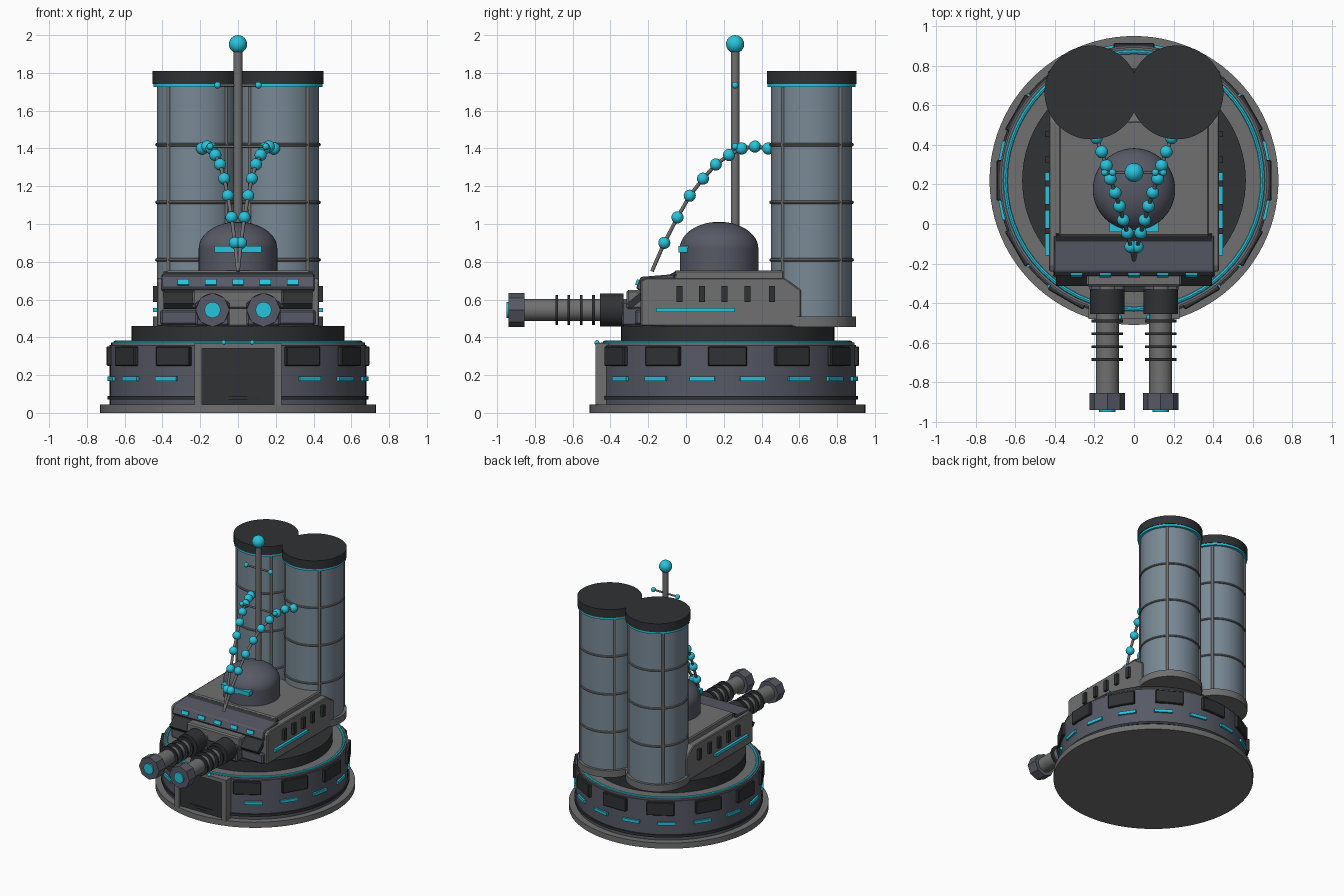
import bpy
from math import radians, sin, cos, pi
from mathutils import Vector

if "Cube" in bpy.data.objects:
    bpy.data.objects.remove(bpy.data.objects["Cube"])


def mat(name, rgb):
    m = bpy.data.materials.new(name)
    m.diffuse_color = (*rgb, 1)
    m.use_nodes = True
    m.node_tree.nodes["Principled BSDF"].inputs["Base Color"].default_value = m.diffuse_color
    return m


GREY = mat("grey", (0.16, 0.16, 0.16))
BLUE = mat("steel_blue", (0.095, 0.1, 0.13))
DARK = mat("charcoal", (0.03, 0.032, 0.034))
CYAN = mat("cyan_glow", (0.02, 0.55, 0.72))
TANK = mat("tank_shell", (0.19, 0.25, 0.3))


def finish(name, m, smooth=True):
    o = bpy.context.object
    o.name = name
    o.data.materials.append(m)
    if smooth:
        bpy.ops.object.shade_smooth_by_angle(angle=radians(35))
    return o


def box(name, c, size, m, rot=(0, 0, 0), bevel=0):
    bpy.ops.mesh.primitive_cube_add(size=1, location=c, rotation=rot)
    o = finish(name, m, False)
    o.scale = size
    if bevel:
        bpy.ops.object.transform_apply(location=False, rotation=False)
        o.modifiers.new("bevel", "BEVEL").width = bevel
    return o


def rod(name, a, b, r, m, n=32):
    a, b = Vector(a), Vector(b)
    bpy.ops.mesh.primitive_cylinder_add(
        vertices=n, radius=r, depth=(b - a).length, location=(a + b) / 2,
        rotation=(b - a).to_track_quat('Z', 'Y').to_euler())
    return finish(name, m)


def drum(name, x, y, z0, z1, r, m, n=64):
    return rod(name, (x, y, z0), (x, y, z1), r, m, n)


def ring(name, c, R, r, m, rot=(0, 0, 0)):
    bpy.ops.mesh.primitive_torus_add(location=c, rotation=rot, major_radius=R, minor_radius=r,
                                     major_segments=56, minor_segments=8)
    return finish(name, m)


def ball(name, c, r, m=CYAN):
    bpy.ops.mesh.primitive_uv_sphere_add(segments=20, ring_count=12, radius=r, location=c)
    return finish(name, m)


def prism(name, yz, hw, m):
    # side profile (y, z) extruded across x
    n = len(yz)
    verts = [(s * hw, y, z) for s in (-1, 1) for y, z in yz]
    faces = [tuple(range(n)), tuple(range(2 * n - 1, n - 1, -1))]
    faces += [(i, i + n, (i + 1) % n + n, (i + 1) % n) for i in range(n)]
    me = bpy.data.meshes.new(name)
    me.from_pydata(verts, [], faces)
    me.materials.append(m)
    o = bpy.data.objects.new(name, me)
    bpy.context.collection.objects.link(o)
    bv = o.modifiers.new("bevel", "BEVEL")
    bv.width = 0.006
    return o


# round base
CY = 0.22
drum("base_plate", 0, CY, 0, 0.045, 0.73, GREY, 96)
drum("base_wall", 0, CY, 0.045, 0.36, 0.68, BLUE, 96)
drum("base_roof", 0, CY, 0.36, 0.372, 0.672, GREY, 96)
drum("base_dark_band", 0, CY, 0.07, 0.09, 0.69, DARK, 96)
ring("base_light_ring", (0, CY, 0.37), 0.65, 0.012, CYAN)
drum("turret_ring", 0, CY, 0.37, 0.46, 0.565, DARK, 96)
for i in range(1, 12):
    a = -pi / 2 + i * pi / 6
    box("base_window", (0.675 * cos(a), CY + 0.675 * sin(a), 0.3), (0.04, 0.205, 0.105), DARK, (0, 0, a), 0.005)
for i in range(1, 15):
    a = -pi / 2 + (i + 0.5) * pi / 8
    box("base_light", (0.682 * cos(a), CY + 0.682 * sin(a), 0.18), (0.02, 0.135, 0.024), CYAN, (0, 0, a))

# door
for s in (-1, 1):
    box("door_jamb", (s * 0.21, -0.43, 0.205), (0.04, 0.1, 0.33), GREY)
    ball("door_lamp", (s * 0.075, -0.472, 0.372), 0.013)
box("door_lintel", (0, -0.43, 0.355), (0.46, 0.1, 0.03), GREY)
box("door_panel", (0, -0.425, 0.195), (0.38, 0.07, 0.3), DARK)

# turret hull
prism("hull", [(-0.24, 0.46), (-0.24, 0.7), (-0.21, 0.715), (0.52, 0.715), (0.61, 0.65), (0.61, 0.46)], 0.43, GREY)
prism("hull_nose", [(-0.22, 0.63), (-0.265, 0.66), (-0.24, 0.72), (-0.06, 0.735), (-0.06, 0.63)], 0.405, BLUE)
box("hull_deck", (0, 0.23, 0.73), (0.76, 0.58, 0.05), GREY, bevel=0.008)
box("deck_front_strip", (0, -0.075, 0.728), (0.79, 0.05, 0.02), DARK, (radians(25), 0, 0))
box("front_visor_slab", (0, -0.26, 0.6), (0.79, 0.035, 0.11), DARK, (radians(-50), 0, 0))
for x in (-0.29, -0.145, 0, 0.145, 0.29):
    box("nose_light", (x, -0.255, 0.69), (0.06, 0.02, 0.03), CYAN, (radians(-22), 0, 0))
box("gun_mantlet", (0, -0.27, 0.6), (0.48, 0.09, 0.1), GREY, bevel=0.01)
for s in (-1, 1):
    for y in (-0.035, 0.085, 0.205, 0.325, 0.455):
        box("side_vent", (s * 0.435, y, 0.63), (0.03, 0.032, 0.085), DARK)
    box("side_light", (s * 0.435, 0.05, 0.545), (0.03, 0.42, 0.022), CYAN)
    box("front_cheek", (s * 0.3, -0.245, 0.505), (0.22, 0.05, 0.08), BLUE, bevel=0.01)

# twin guns
for s in (-1, 1):
    x, z = s * 0.135, 0.545
    box("gun_block", (x, -0.28, z - 0.02), (0.18, 0.12, 0.13), BLUE, bevel=0.01)
    rod("gun_sleeve", (x, -0.455, z), (x, -0.33, z), 0.088, DARK)
    rod("gun_barrel", (x, -0.88, z), (x, -0.28, z), 0.058, GREY)
    for k in range(4):
        y = -0.49 - k * 0.065
        rod("gun_ring", (x, y - 0.007, z), (x, y + 0.007, z), 0.08, DARK)
    rod("gun_muzzle", (x, -0.94, z), (x, -0.855, z), 0.09, BLUE, 8)
    rod("gun_lens", (x, -0.95, z), (x, -0.93, z), 0.042, CYAN)

# dome with visor
drum("dome_wall", 0, 0.175, 0.75, 0.87, 0.208, BLUE)
bpy.ops.mesh.primitive_uv_sphere_add(segments=64, ring_count=24, radius=0.208, location=(0, 0.175, 0.87))
finish("dome_top", BLUE).scale = (1, 1, 0.68)
box("dome_visor", (0, -0.01, 0.867), (0.25, 0.06, 0.035), CYAN)

# antenna
drum("antenna_mast", 0, 0.26, 0.95, 1.93, 0.023, GREY, 24)
ball("antenna_ball", (0, 0.26, 1.952), 0.048)
for z, w in ((1.735, 0.108), (1.41, 0.148)):
    rod("antenna_bar", (-w, 0.26, z), (w, 0.26, z), 0.007, GREY, 12)
    for s in (-1, 1):
        ball("antenna_bar_tip", (s * w, 0.26, z), 0.018)

# rear tanks
for s in (-1, 1):
    x, y = s * 0.215, 0.665
    drum("tank_foot", x, y, 0.455, 0.51, 0.236, GREY)
    drum("tank_body", x, y, 0.5, 1.75, 0.215, TANK)
    drum("tank_cap", x, y, 1.742, 1.81, 0.237, DARK)
    drum("tank_light_ring", x, y, 1.725, 1.742, 0.233, CYAN)
    for z in (0.81, 1.115, 1.42):
        ring("tank_hoop", (x, y, z), 0.215, 0.009, GREY)
    for k in range(4):
        a = pi / 4 + k * pi / 2
        px, py = x + 0.216 * cos(a), y + 0.216 * sin(a)
        drum("tank_rib", px, py, 0.5, 1.73, 0.01, GREY, 12)

# beaded cables from nose to tanks
path = [(0.0, -0.18, 0.75), (0.016, -0.115, 0.9), (0.034, -0.045, 1.035), (0.054, 0.02, 1.15),
        (0.073, 0.09, 1.24), (0.095, 0.158, 1.315), (0.12, 0.228, 1.365), (0.14, 0.295, 1.4),
        (0.163, 0.365, 1.41), (0.19, 0.435, 1.4)]
for s in (-1, 1):
    pts = [(s * x, y, z) for x, y, z in path]
    for a, b in zip(pts, pts[1:]):
        rod("cable", a, b, 0.01, GREY, 12)
        ball("cable_bead", b, 0.032)
